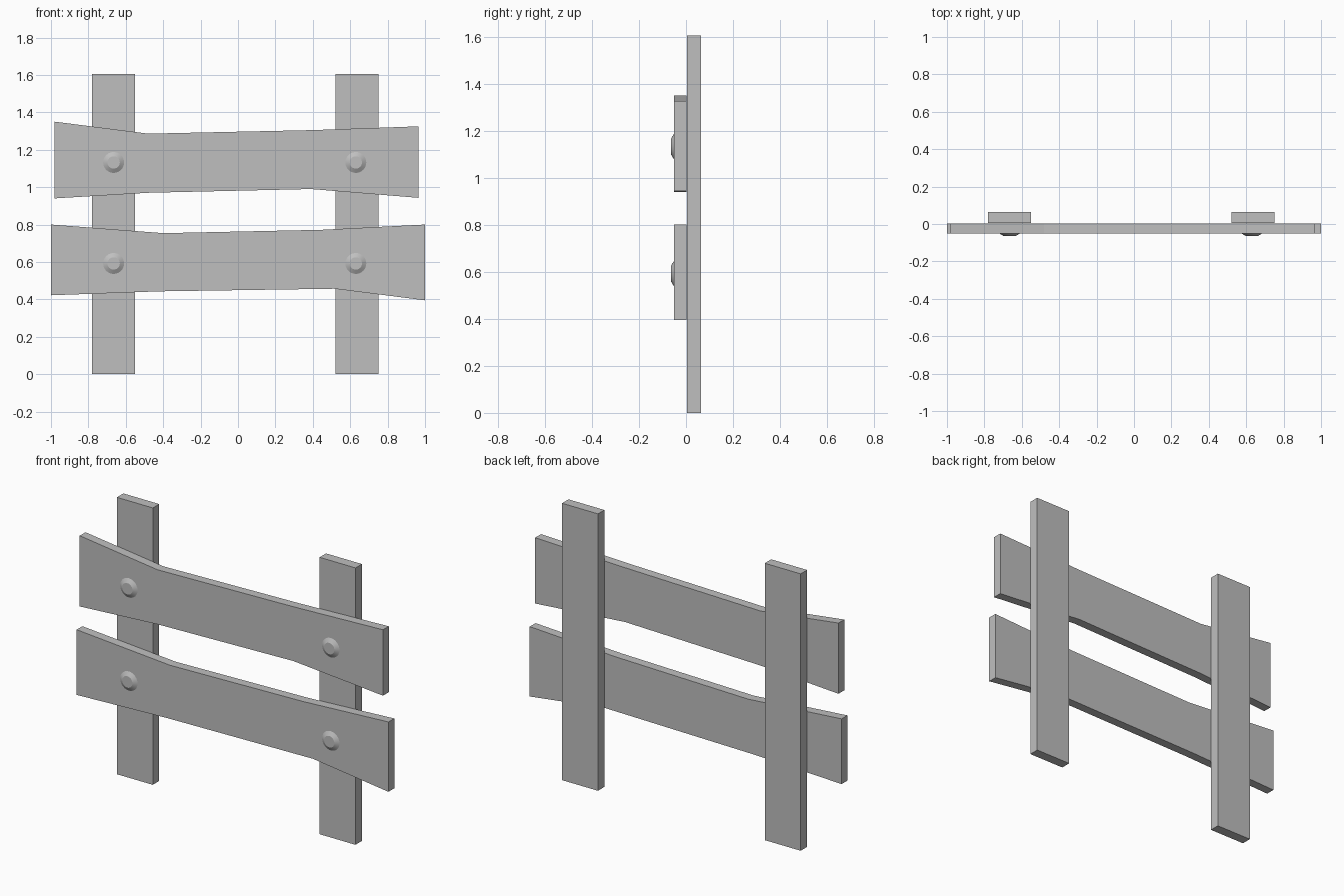
import bpy
import bmesh
from math import radians
from mathutils import Matrix

cube = bpy.data.objects.get("Cube")
if cube:
    bpy.data.objects.remove(cube, do_unlink=True)

grey = bpy.data.materials.new("plain_grey")
grey.use_nodes = True
colour = (0.52, 0.52, 0.52, 1)
grey.diffuse_color = colour
grey.node_tree.nodes["Principled BSDF"].inputs["Base Color"].default_value = colour


def finish(name, bm):
    bmesh.ops.recalc_face_normals(bm, faces=bm.faces)
    mesh = bpy.data.meshes.new(name)
    bm.to_mesh(mesh)
    bm.free()
    mesh.materials.append(grey)
    obj = bpy.data.objects.new(name, mesh)
    bpy.context.collection.objects.link(obj)
    return obj


def board(name, outline, front, back):
    """Extrude an x-z outline from the front to the back."""
    bm = bmesh.new()
    face = bm.faces.new([bm.verts.new((x, front, z)) for x, z in outline])
    out = bmesh.ops.extrude_face_region(bm, geom=[face])
    moved = [v for v in out["geom"] if isinstance(v, bmesh.types.BMVert)]
    bmesh.ops.translate(bm, verts=moved, vec=(0, back - front, 0))
    return finish(name, bm)


def bolt(name, x, z):
    """Low round head with a flat front and a sloped rim."""
    bm = bmesh.new()
    turn = Matrix.Translation((x, -0.057, z)) @ Matrix.Rotation(radians(90), 4, "X")
    bmesh.ops.create_cone(bm, cap_ends=True, segments=24, radius1=0.056,
                          radius2=0.033, depth=0.014, matrix=turn)
    obj = finish(name, bm)
    bpy.ops.object.select_all(action="DESELECT")
    obj.select_set(True)
    bpy.context.view_layer.objects.active = obj
    bpy.ops.object.shade_smooth_by_angle(angle=radians(25))


# Upright posts behind the rails
for name, x0, x1 in (("right_post", -0.78, -0.55), ("left_post", 0.52, 0.75)):
    board(name, [(x0, 0), (x1, 0), (x1, 1.605), (x0, 1.605)], 0.005, 0.064)

# Hand-cut rails, waisted in the middle
board("upper_rail", [(-0.98, 1.35), (-0.48, 1.286), (0.4, 1.305), (0.965, 1.325),
                     (0.965, 0.943), (0.39, 0.99), (-0.48, 0.97), (-0.98, 0.94)],
      -0.05, 0.003)
board("lower_rail", [(-1, 0.8), (-0.4, 0.754), (0.45, 0.772), (1, 0.8),
                     (1, 0.395), (0.515, 0.457), (-0.42, 0.443), (-1, 0.422)],
      -0.05, 0.003)

# Bolts where rails cross posts
for level, z in (("upper", 1.132), ("lower", 0.592)):
    for side, x in (("right", -0.665), ("left", 0.63)):
        bolt(f"{level}_{side}_bolt", x, z)
